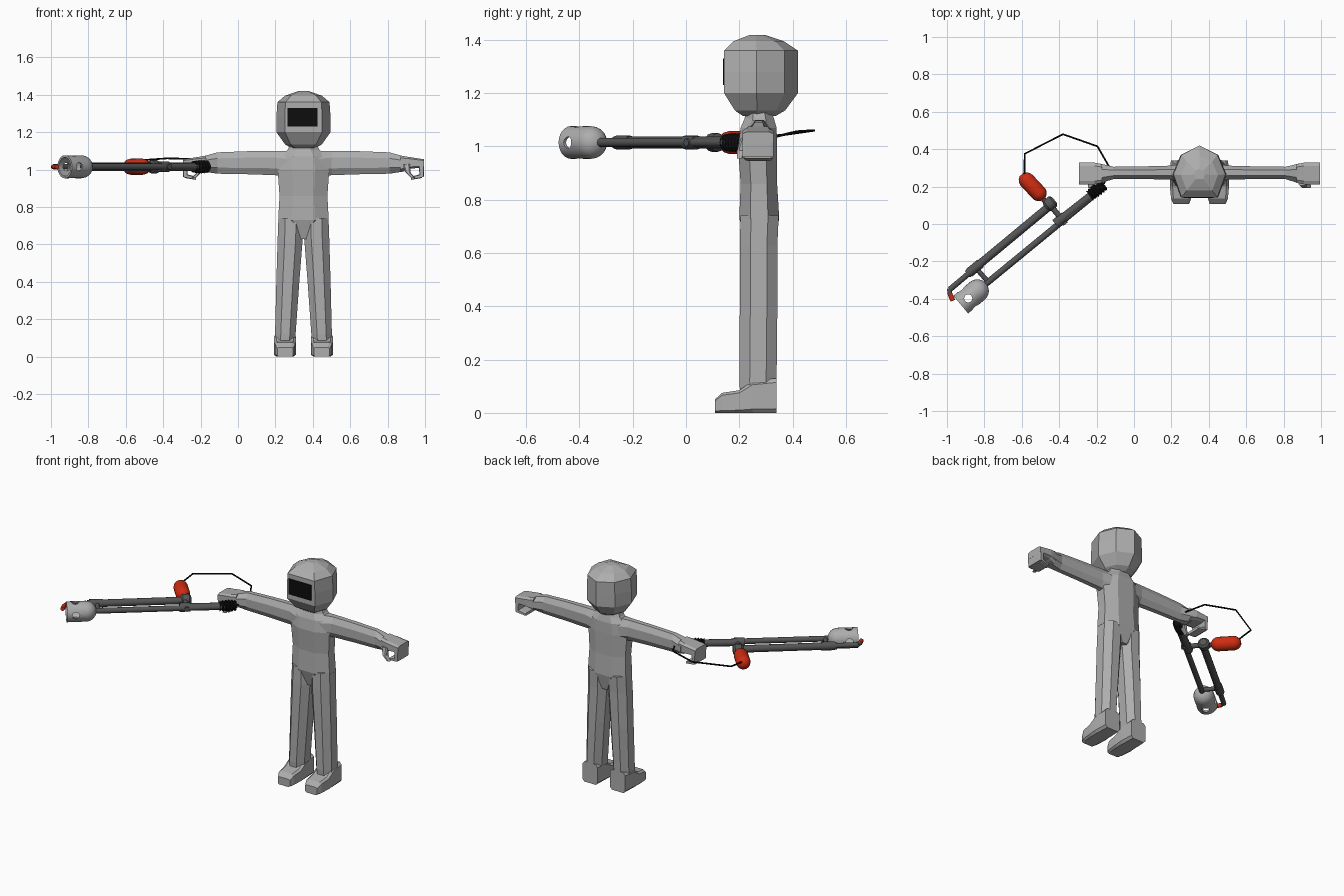
import bpy, bmesh, math
from mathutils import Vector, Matrix

if "Cube" in bpy.data.objects:
    bpy.data.objects.remove(bpy.data.objects["Cube"])

CX = 0.35      # centre line of the figure
GZ = 1.015     # height of the tool


def material(name, rgb):
    m = bpy.data.materials.new(name)
    m.diffuse_color = (*rgb, 1)
    m.use_nodes = True
    m.node_tree.nodes["Principled BSDF"].inputs["Base Color"].default_value = m.diffuse_color
    return m


GREY = material("light grey", (0.42, 0.42, 0.42))
STEEL = material("dark steel", (0.09, 0.09, 0.09))
RED = material("red", (0.62, 0.025, 0.006))
BLACK = material("black", (0.004, 0.004, 0.004))


def finish(name, bm, mat, smooth=False):
    bmesh.ops.recalc_face_normals(bm, faces=bm.faces)
    me = bpy.data.meshes.new(name)
    bm.to_mesh(me)
    bm.free()
    me.materials.append(mat)
    ob = bpy.data.objects.new(name, me)
    bpy.context.collection.objects.link(ob)
    if smooth:
        bpy.ops.object.select_all(action='DESELECT')
        ob.select_set(True)
        bpy.context.view_layer.objects.active = ob
        bpy.ops.object.shade_smooth_by_angle(angle=math.radians(40))
    return ob


def skin(bm, rings, cap=True):
    rows = [[bm.verts.new(p) for p in r] for r in rings]
    n = len(rows[0])
    for a, b in zip(rows, rows[1:]):
        for i in range(n):
            j = (i + 1) % n
            bm.faces.new((a[i], a[j], b[j], b[i]))
    if cap:
        bm.faces.new(rows[0])
        bm.faces.new(rows[-1])


def loft(name, axis, sections, sx=1, ch=0.28, mat=GREY):
    """Chamfered-box sections (t, a0, a1, b0, b1) along an axis; x is relative to the figure."""
    rings = []
    for t, a0, a1, b0, b1 in sections:
        da, db = (a1 - a0) * ch, (b1 - b0) * ch
        pts = [(a0 + da, b0), (a1 - da, b0), (a1, b0 + db), (a1, b1 - db),
               (a1 - da, b1), (a0 + da, b1), (a0, b1 - db), (a0, b0 + db)]
        place = {'z': lambda a, b: (a, b, t), 'x': lambda a, b: (t, a, b),
                 'y': lambda a, b: (a, t, b)}[axis]
        ring = [place(a, b) for a, b in pts]
        rings.append([(CX + sx * x, y, z) for x, y, z in ring])
    bm = bmesh.new()
    skin(bm, rings)
    return finish(name, bm, mat)


def lathe(name, p, d, profile, mat, n=12, smooth=True, closed=False):
    """Turn (distance, radius) pairs round the line from p along d."""
    p, d = Vector(p), Vector(d).normalized()
    q = d.to_track_quat('Z', 'Y')
    rings = [[p + q @ Vector((r * math.cos(2 * math.pi * i / n),
                              r * math.sin(2 * math.pi * i / n), t))
              for i in range(n)] for t, r in profile]
    bm = bmesh.new()
    if closed:
        rings.append(rings[0])
    skin(bm, rings, not closed)
    if closed:
        bmesh.ops.remove_doubles(bm, verts=bm.verts, dist=1e-6)
    return finish(name, bm, mat, smooth)


def rod(name, a, b, r, mat=STEEL, n=12):
    a, b = Vector((*a, GZ)), Vector((*b, GZ))
    return lathe(name, a, b - a, [(0, r), ((b - a).length, r)], mat, n)


# Torso and neck
loft("torso", 'z', [(0.63, -0.04, 0.04, 0.23, 0.33), (0.73, -0.135, 0.135, 0.20, 0.35),
                    (0.86, -0.128, 0.128, 0.205, 0.342), (1.0, -0.138, 0.138, 0.195, 0.342),
                    (1.07, -0.125, 0.125, 0.205, 0.34), (1.105, -0.085, 0.085, 0.22, 0.33),
                    (1.15, -0.065, 0.065, 0.225, 0.315)])

# Head: flat face, pointed back
outline = [(-0.10, 0.143), (0.10, 0.143), (0.145, 0.265), (0.10, 0.37), (0, 0.42),
           (-0.10, 0.37), (-0.145, 0.265)]
head_rings = []
for z, s, yc in [(1.115, 0.45, 0.27), (1.135, 0.68, 0.27), (1.20, 1.0, 0.27),
                 (1.28, 1.0, 0.27), (1.36, 0.96, 0.27), (1.395, 0.68, 0.265), (1.419, 0.2, 0.265)]:
    head_rings.append([(CX + x * s, yc + (y - 0.27) * (1 if 1.19 < z < 1.37 else s), z)
                       for x, y in outline])
bm = bmesh.new()
skin(bm, head_rings)
finish("head", bm, GREY)

# Dark visor plate
bm = bmesh.new()
bmesh.ops.create_cube(bm, size=1, matrix=Matrix.Translation((CX - 0.005, 0.142, 1.28))
                      @ Matrix.Diagonal((0.16, 0.008, 0.10, 1)))
finish("visor", bm, BLACK)

# Paired limbs
for side, sx in (("left", 1), ("right", -1)):
    loft(side + "_leg", 'z', [(0.05, 0.045, 0.155, 0.205, 0.338), (0.12, 0.042, 0.152, 0.20, 0.34),
                              (0.40, 0.022, 0.145, 0.202, 0.343), (0.63, 0.004, 0.138, 0.202, 0.343),
                              (0.74, 0.004, 0.134, 0.205, 0.348)], sx)
    loft(side + "_foot", 'y', [(0.108, 0.055, 0.14, 0, 0.05), (0.135, 0.045, 0.152, 0, 0.075),
                               (0.20, 0.04, 0.158, 0, 0.085), (0.25, 0.04, 0.158, 0, 0.12),
                               (0.34, 0.045, 0.153, 0, 0.13)], sx, 0.12)
    loft(side + "_arm", 'x', [(0.08, 0.215, 0.325, 0.955, 1.098), (0.15, 0.238, 0.312, 0.97, 1.10),
                              (0.30, 0.24, 0.308, 0.975, 1.098), (0.46, 0.24, 0.306, 0.978, 1.092),
                              (0.54, 0.215, 0.325, 0.99, 1.07)], sx)
    # Half-open hand: palm, knuckles, curled fingers and thumb
    loft(side + "_palm", 'x', [(0.52, 0.22, 0.32, 0.99, 1.075), (0.56, 0.212, 0.328, 1.005, 1.068),
                               (0.645, 0.212, 0.328, 1.01, 1.055)], sx, 0.15)
    loft(side + "_knuckles", 'z', [(0.96, 0.622, 0.643, 0.212, 0.328),
                                   (1.03, 0.615, 0.645, 0.212, 0.328)], sx, 0.1)
    loft(side + "_fingers", 'x', [(0.575, 0.225, 0.32, 0.945, 0.962),
                                  (0.635, 0.212, 0.328, 0.955, 0.978)], sx, 0.15)
    loft(side + "_thumb", 'z', [(0.955, 0.575, 0.597, 0.192, 0.212), (0.985, 0.545, 0.572, 0.192, 0.225),
                                (1.03, 0.53, 0.57, 0.205, 0.24)], sx, 0.2)

# Tool: slim main rod with thicker grip section
AX = Vector((-0.77, -0.64, 0)).normalized()
rod("main_rod", (-0.17, 0.19), (-0.81, -0.335), 0.017)
rod("grip_tube", (-0.225, 0.155), (-0.41, 0.01), 0.022)
rod("grip_collar", (-0.37, 0.04), (-0.42, 0.0), 0.027)

# Ribbed black handle
ribs = [(0.005 + 0.009 * i, 0.024 + 0.008 * (i % 2) + 0.004 * math.sin(i * 0.28)) for i in range(12)]
lathe("handle_bellows", (-0.155, 0.215, GZ), (-0.085, -0.065, 0), ribs, BLACK, 12, False)

# Side cylinder, thin extension and red tip
rod("side_tube", (-0.44, 0.105), (-0.89, -0.268), 0.022)
rod("side_tube_end", (-0.88, -0.262), (-0.985, -0.35), 0.015)
rod("end_hook", (-0.988, -0.345), (-0.983, -0.378), 0.012)
rod("red_tip", (-0.985, -0.372), (-0.968, -0.41), 0.013, RED)
lathe("tube_knob", (-0.425, 0.128, GZ), AX,
      [(0, 0.022), (0.012, 0.035), (0.05, 0.035), (0.062, 0.023)], STEEL)
lathe("tube_collar", (-0.82, -0.21, GZ), AX, [(0, 0.026), (0.08, 0.026)], STEEL)
rod("upper_bracket", (-0.435, 0.085), (-0.365, 0.0), 0.015)
rod("lower_bracket", (-0.845, -0.235), (-0.775, -0.315), 0.013)

# Red pressure tank with rounded ends
rod("tank_valve", (-0.51, 0.16), (-0.44, 0.085), 0.014)
lathe("tank", (-0.482, 0.135, GZ), (-0.68, 0.73, 0),
      [(0, 0.014), (0.008, 0.028), (0.024, 0.040), (0.038, 0.043), (0.135, 0.043),
       (0.152, 0.039), (0.168, 0.027), (0.176, 0.012)], RED, 16)

# Hollow domed cup with four drilled holes
tip = Vector((-0.79, -0.318, GZ))
R = 0.0615
dome = [(R * (1 - math.cos(a)), R * math.sin(a)) for a in
        [math.radians(v) for v in (8, 25, 42, 58, 74, 90)]]
inner = [(0.177, 0.05), (0.06, 0.05), (0.04, 0.045), (0.02, 0.03), (0.012, 0.006)]
cup = lathe("end_cup", tip, AX, dome + [(0.177, R)] + inner, GREY, 24, closed=True)
hole = tip + AX * 0.125
across = Vector((-AX.y, AX.x, 0))
for i, d in enumerate((Vector((0, 0, 1)), across)):
    drill = lathe("drill_%d" % i, hole - d * 0.1, d, [(0, 0.022), (0.2, 0.022)], GREY, 16, False)
    drill.hide_render = True
    drill.hide_set(True)
    mod = cup.modifiers.new("hole", 'BOOLEAN')
    mod.operation = 'DIFFERENCE'
    mod.solver = 'EXACT'
    mod.object = drill
lathe("cup_pin", tip + AX * -0.01, AX, [(0, 0.016), (0.06, 0.016), (0.075, 0.008)], STEEL)

# Black hose from tank to handle
path = [(-0.585, 0.25, 1.03), (-0.585, 0.375, 1.045), (-0.38, 0.48, 1.06),
        (-0.195, 0.415, 1.056), (-0.135, 0.31, 1.03), (-0.16, 0.215, 1.015)]
cu = bpy.data.curves.new("hose", 'CURVE')
cu.dimensions = '3D'
cu.bevel_depth = 0.005
cu.bevel_resolution = 1
cu.use_fill_caps = True
sp = cu.splines.new('POLY')
sp.points.add(len(path) - 1)
for pt, co in zip(sp.points, path):
    pt.co = (*co, 1)
    pt.radius = 1
cu.materials.append(BLACK)
bpy.context.collection.objects.link(bpy.data.objects.new("hose", cu))
